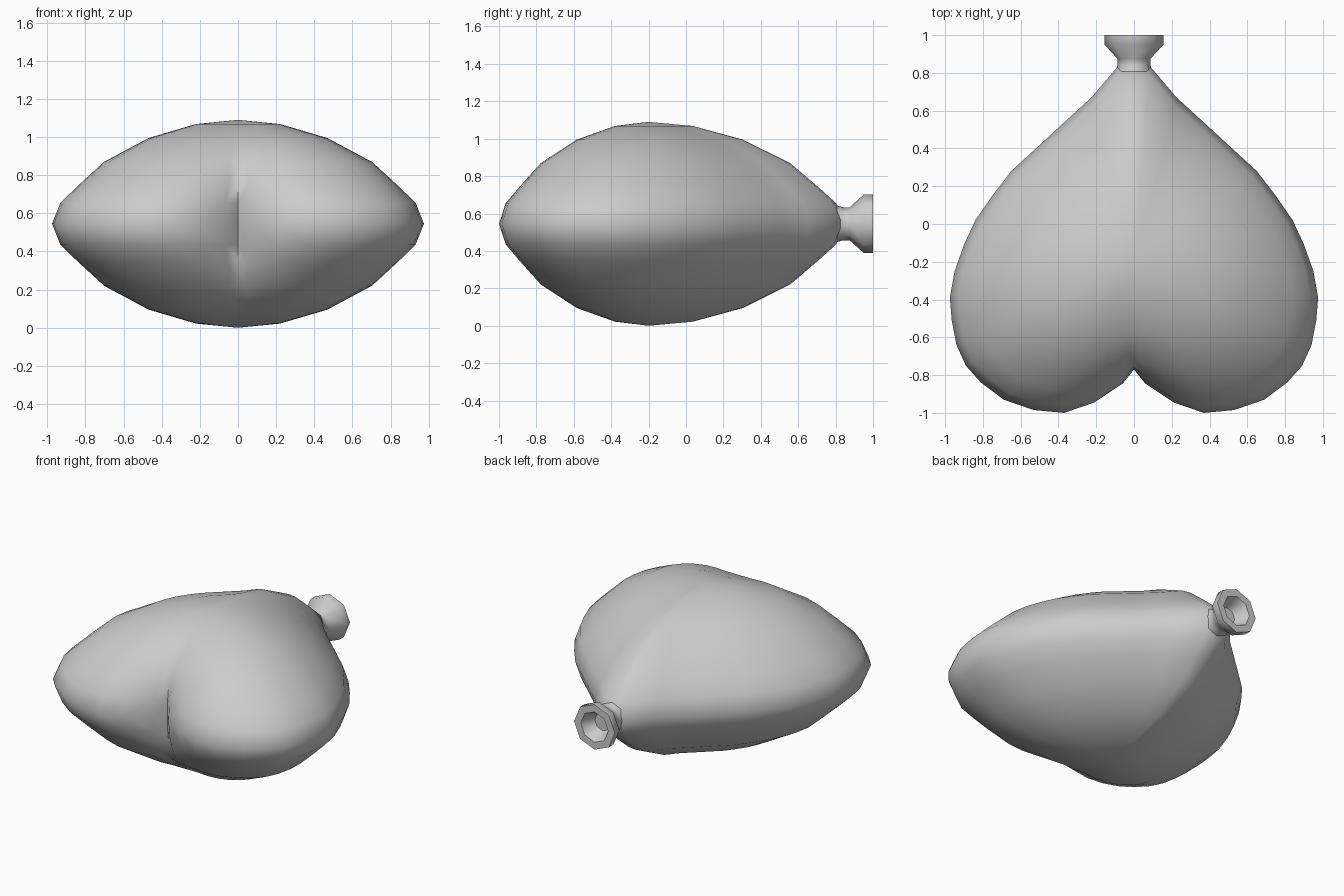
import bpy, bmesh
from math import sin, cos, pi, radians

if "Cube" in bpy.data.objects:
    bpy.data.objects.remove(bpy.data.objects["Cube"])

CZ = 0.545      # mid height of the balloon
CY = -0.2       # centre of the heart rings


def finish(name, bm, angle):
    bmesh.ops.recalc_face_normals(bm, faces=bm.faces)
    mesh = bpy.data.meshes.new(name)
    bm.to_mesh(mesh)
    bm.free()
    ob = bpy.data.objects.new(name, mesh)
    bpy.context.collection.objects.link(ob)
    bpy.ops.object.select_all(action='DESELECT')
    ob.select_set(True)
    bpy.context.view_layer.objects.active = ob
    bpy.ops.object.shade_smooth_by_angle(angle=radians(angle))
    return ob


def bridge(bm, a, b):
    n = len(a)
    for i in range(n):
        j = (i + 1) % n
        bm.faces.new((a[i], a[j], b[j], b[i]))


# Heart outline, right half, from front cleft to neck
half = [(0, -0.77), (0.06, -0.845), (0.21, -0.945), (0.37, -1.0), (0.53, -0.985),
        (0.69, -0.93), (0.81, -0.84), (0.89, -0.75), (0.94, -0.64), (0.965, -0.51),
        (0.975, -0.39), (0.95, -0.25), (0.90, -0.11), (0.84, 0.02), (0.75, 0.15),
        (0.65, 0.28), (0.40, 0.51), (0.225, 0.67), (0.085, 0.835), (0, 0.85)]
outline = half + [(-x, y) for x, y in half[-2:0:-1]]
# Puffed section: ring scale and height above the seam
section = [(0.955, 0.11), (0.86, 0.20), (0.72, 0.325), (0.48, 0.45), (0.226, 0.523)]


def heart_ring(bm, s, z):
    fade = min(1, 2.6 * (1 - s))        # cleft softens towards the middle
    ring = []
    for x, y in outline:
        d = y - CY
        if abs(x) < 0.25 and y < 0:
            d += (-0.785 - d) * fade
        ring.append(bm.verts.new((x * s, CY + d * s, z)))
    return ring


# Balloon body
bm = bmesh.new()
seam = heart_ring(bm, 1, CZ)
for side in (1, -1):
    prev = seam
    for s, h in section:
        ring = heart_ring(bm, s, CZ + side * h)
        bridge(bm, prev, ring)
        prev = ring
    pole = bm.verts.new((0, CY, CZ + side * 0.545))
    for i in range(len(prev)):
        bm.faces.new((prev[i], prev[(i + 1) % len(prev)], pole))
finish("balloon_body", bm, 60)

# Eight-sided neck and flared mouth with a hollow cup
profile = [(0.10, 0.80), (0.088, 0.84), (0.088, 0.875), (0.156, 0.95),
           (0.156, 1.0), (0.105, 1.0), (0.06, 0.91)]
bm = bmesh.new()
rings = [[bm.verts.new((r * sin(k * pi / 4), y, CZ + r * cos(k * pi / 4)))
          for k in range(8)] for r, y in profile]
for a, b in zip(rings, rings[1:]):
    bridge(bm, a, b)
bm.faces.new(rings[0])
bm.faces.new(rings[-1])
finish("balloon_mouth", bm, 60)
